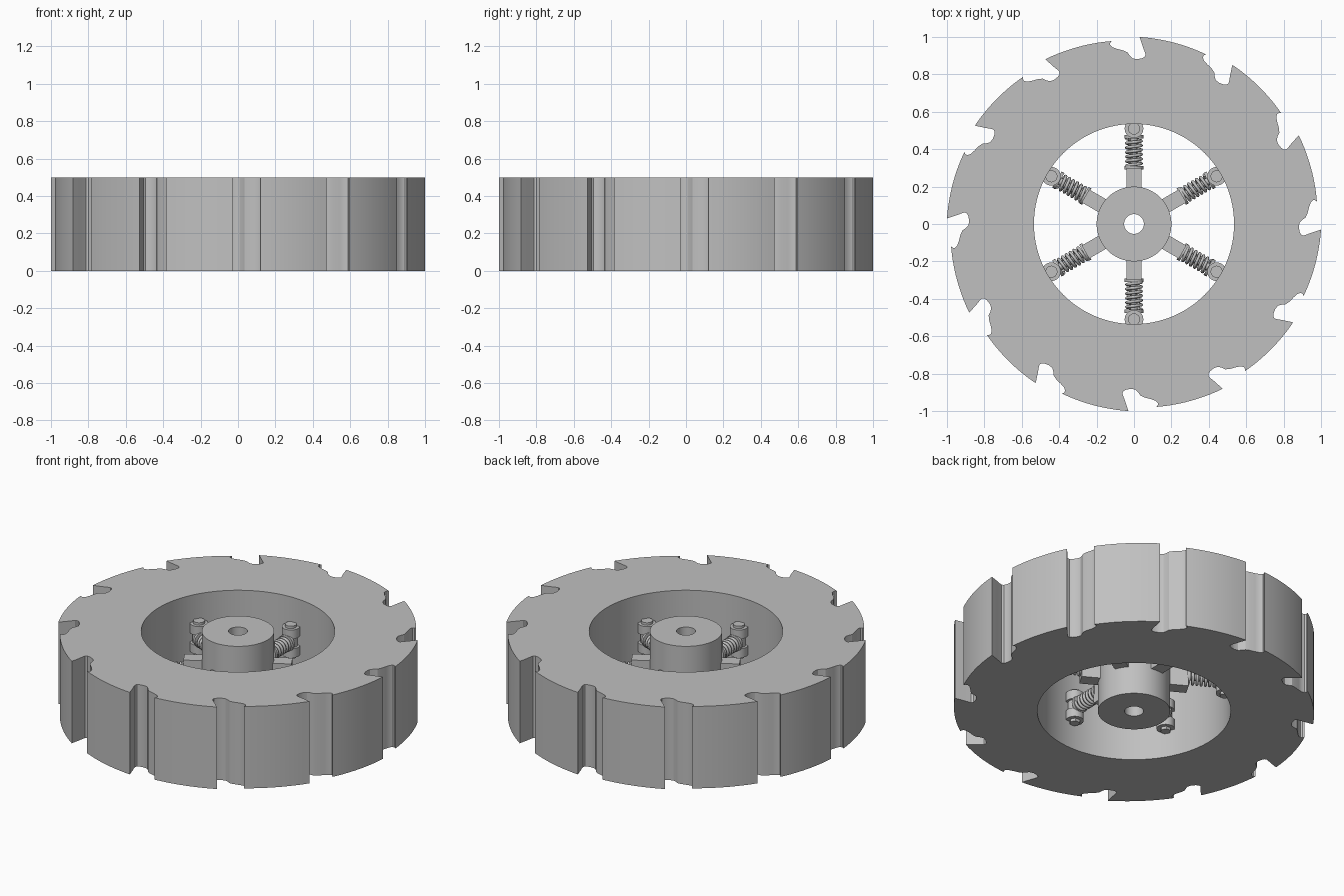
import bpy, bmesh
from math import sin, cos, pi, radians, atan2, hypot
from mathutils import Matrix

if "Cube" in bpy.data.objects:
    bpy.data.objects.remove(bpy.data.objects["Cube"])

HEIGHT, MID = 0.5, 0.25
TEETH, SPOKES = 12, 6

steel = bpy.data.materials.new("light_grey_steel")
steel.use_nodes = True
steel.diffuse_color = (0.53, 0.53, 0.53, 1)
steel.node_tree.nodes["Principled BSDF"].inputs["Base Color"].default_value = (0.53, 0.53, 0.53, 1)


def add_object(name, data):
    obj = bpy.data.objects.new(name, data)
    bpy.context.collection.objects.link(obj)
    return obj


def finish(name, bm):
    bmesh.ops.recalc_face_normals(bm, faces=bm.faces)
    mesh = bpy.data.meshes.new(name)
    bm.to_mesh(mesh)
    bm.free()
    mesh.materials.append(steel)
    obj = add_object(name, mesh)
    bpy.ops.object.select_all(action="DESELECT")
    obj.select_set(True)
    bpy.context.view_layer.objects.active = obj
    bpy.ops.object.shade_smooth_by_angle(angle=radians(28))
    return obj


def circle(r, n):
    return [(r * cos(2 * pi * i / n), r * sin(2 * pi * i / n)) for i in range(n)]


def plate(name, loops, z0, z1):
    """Fill nested outlines (outer edge and holes) and extrude them upwards."""
    bm = bmesh.new()
    for loop in loops:
        verts = [bm.verts.new((x, y, z0)) for x, y in loop]
        for a, b in zip(verts, verts[1:] + verts[:1]):
            bm.edges.new((a, b))
    bmesh.ops.triangle_fill(bm, edges=bm.edges[:], use_beauty=True)
    grown = bmesh.ops.extrude_face_region(bm, geom=bm.faces[:], use_keep_orig=True)
    top = [v for v in grown["geom"] if isinstance(v, bmesh.types.BMVert)]
    bmesh.ops.translate(bm, verts=top, vec=(0, 0, z1 - z0))
    return finish(name, bm)


def upright(name, x, r, z0, z1, sides=32):
    bm = bmesh.new()
    bmesh.ops.create_cone(bm, cap_ends=True, segments=sides, radius1=r, radius2=r, depth=z1 - z0,
                          matrix=Matrix.Translation((x, 0, (z0 + z1) / 2)))
    return finish(name, bm)


def radial(name, x0, x1, r, sides=24):
    bm = bmesh.new()
    turn = Matrix.Rotation(pi / 2, 4, "Y")
    bmesh.ops.create_cone(bm, cap_ends=True, segments=sides, radius1=r, radius2=r, depth=x1 - x0,
                          matrix=Matrix.Translation(((x0 + x1) / 2, 0, MID)) @ turn)
    return finish(name, bm)


def box(name, x0, x1, width, height):
    bm = bmesh.new()
    bmesh.ops.create_cube(bm, size=1, matrix=Matrix.Translation(((x0 + x1) / 2, 0, MID))
                          @ Matrix.Diagonal((x1 - x0, width, height, 1)))
    return finish(name, bm)


# Toothed rim: hooked notch from the tooth tip to the heel, then the tread arc
notch = [(.03, 1.0), (.046, .95), (.058, .918), (.062, .904), (.056, .892), (.04, .885),
         (.015, .881), (-.008, .886), (-.022, .9), (-.034, .917), (-.055, .927),
         (-.09, .936), (-.115, .945), (-.127, .957), (-.127, .968), (-.12, .978)]
tip_angle, tip_r = atan2(notch[0][1], notch[0][0]), hypot(*notch[0])
heel_angle, heel_r = atan2(notch[-1][1], notch[-1][0]), hypot(*notch[-1])
step = 2 * pi / TEETH
tread = []
for i in range(1, 10):
    t = i / 10
    a = heel_angle + (tip_angle + step - heel_angle) * t
    r = heel_r + (tip_r - heel_r) * t
    tread.append((r * cos(a), r * sin(a)))
outline = []
for k in range(TEETH):
    c, s = cos(k * step), sin(k * step)
    outline += [(x * c - y * s, x * s + y * c) for x, y in notch + tread]
plate("toothed_rim", [outline, circle(0.535, 96)], 0, HEIGHT)

# Hub with bore
plate("hub", [circle(0.2, 64), circle(0.053, 32)], 0, HEIGHT)

# One sprung spoke along +x
parts = [
    box("spoke_arm", 0.18, 0.3, 0.08, 0.16),
    radial("inner_spring_seat", 0.292, 0.31, 0.05),
    radial("damper_rod", 0.3, 0.5, 0.02),
    radial("outer_spring_seat", 0.458, 0.476, 0.05),
    upright("rod_eye", 0.512, 0.036, 0.215, 0.285),
    upright("upper_lug", 0.51, 0.05, 0.28, 0.335),
    upright("lower_lug", 0.51, 0.05, 0.165, 0.22),
    upright("bolt_head", 0.51, 0.032, 0.335, 0.35),
    upright("bolt_nut", 0.51, 0.03, 0.148, 0.165, 6),
]

# Coil spring
coil = bpy.data.curves.new("coil_spring", "CURVE")
coil.dimensions = "3D"
coil.bevel_depth = 0.0085
coil.bevel_resolution = 2
coil.use_fill_caps = True
coil.materials.append(steel)
turns, per_turn = 6, 20
count = turns * per_turn
path = coil.splines.new("POLY")
path.points.add(count)
for i, p in enumerate(path.points):
    a = 2 * pi * i / per_turn
    p.co = (0.312 + 0.144 * i / count, 0.039 * cos(a), MID + 0.039 * sin(a), 1)
parts.append(add_object("coil_spring", coil))

# Repeat the spoke around the hub
for part in parts:
    for k in range(SPOKES):
        obj = part if k == 0 else add_object(f"{part.name}_{k + 1}", part.data)
        obj.rotation_euler.z = radians(30) + k * 2 * pi / SPOKES
